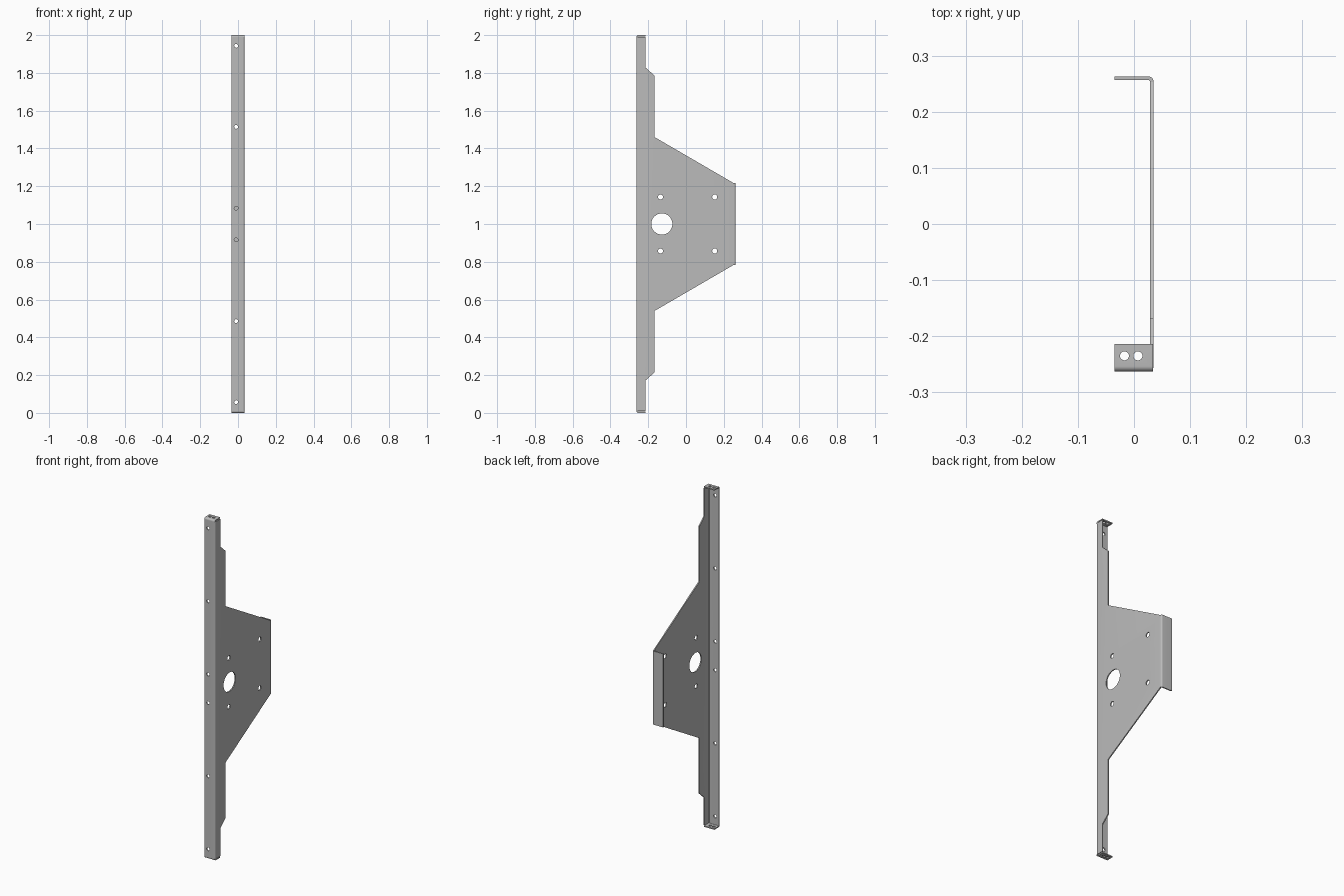
import bpy, bmesh, math
from mathutils import Matrix, Vector

if "Cube" in bpy.data.objects:
    bpy.data.objects.remove(bpy.data.objects["Cube"])

T = 0.0065           # sheet thickness
R = 0.0095           # outer bend radius
X, Y = 0.035, 0.263  # half width and half depth

steel = bpy.data.materials.new("grey steel")
steel.diffuse_color = (0.5, 0.5, 0.5, 1)
steel.use_nodes = True
steel.node_tree.nodes["Principled BSDF"].inputs["Base Color"].default_value = steel.diffuse_color


def prism(name, pts, axis, lo, hi):
    """Extrude a closed 2D outline along x (points are y, z) or z (points are x, y)."""
    bm = bmesh.new()
    place = (lambda a, b: (lo, a, b)) if axis == "x" else (lambda a, b: (a, b, lo))
    face = bm.faces.new([bm.verts.new(place(*p)) for p in pts])
    ext = bmesh.ops.extrude_face_region(bm, geom=[face])
    move = Vector((hi - lo, 0, 0) if axis == "x" else (0, 0, hi - lo))
    bmesh.ops.translate(bm, vec=move, verts=[v for v in ext["geom"] if isinstance(v, bmesh.types.BMVert)])
    bmesh.ops.recalc_face_normals(bm, faces=bm.faces)
    return finish(name, bm)


def finish(name, bm):
    mesh = bpy.data.meshes.new(name)
    bm.to_mesh(mesh)
    bm.free()
    mesh.materials.append(steel)
    obj = bpy.data.objects.new(name, mesh)
    bpy.context.collection.objects.link(obj)
    return obj


def arc(cx, cy, r, a0, a1, n=6):
    return [(cx + r * math.cos(math.radians(a0 + (a1 - a0) * i / n)),
             cy + r * math.sin(math.radians(a0 + (a1 - a0) * i / n))) for i in range(n + 1)]


def holes(name, specs):
    """One cutter made of cylinders: centre, axis, radius, length."""
    bm = bmesh.new()
    for centre, axis, r, length in specs:
        turn = {"x": Matrix.Rotation(math.pi / 2, 4, "Y"),
                "y": Matrix.Rotation(math.pi / 2, 4, "X"), "z": Matrix()}[axis]
        bmesh.ops.create_cone(bm, cap_ends=True, segments=32, radius1=r, radius2=r,
                              depth=length, matrix=Matrix.Translation(centre) @ turn)
    return finish(name, bm)


def boolean(obj, cutter, operation):
    mod = obj.modifiers.new("cut", "BOOLEAN")
    mod.operation, mod.solver, mod.object = operation, "EXACT", cutter
    bpy.context.view_layer.objects.active = obj
    bpy.ops.object.modifier_apply(modifier=mod.name)
    bpy.data.objects.remove(cutter)


# Bent sheet: front flange, web and back flange as one profile
cx, cy, ri = X - R, Y - R, R - T
profile = ([(-X, -Y)] + arc(cx, -cy, R, -90, 0) + arc(cx, cy, R, 0, 90) + [(-X, Y), (-X, Y - T)]
           + arc(cx, cy, ri, 90, 0) + arc(cx, -cy, ri, 0, -90) + [(-X, -Y + T)])
bracket = prism("bracket", profile, "z", 0, 2)

# Side outline trims the web and the back flange
half = [(-0.3, 1 - R), (-0.214, 1 - R), (-0.214, 0.828), (-0.168, 0.787),
        (-0.168, 0.461), (cy, 0.216), (0.3, 0.216)]
outline = [(y, 1 + z) for y, z in half] + [(y, 1 - z) for y, z in reversed(half)]
boolean(bracket, prism("outline_cutter", outline, "x", -0.1, 0.1), "INTERSECT")

# Web holes and front flange screw holes
cuts = [((X, -0.128, 1), "x", 0.056, 0.04)]
for s in (-1, 1):
    cuts += [((X, y, 1 + s * 0.143), "x", 0.0135, 0.04) for y in (-0.135, 0.152)]
    cuts += [((-0.01, -Y, 1 + s * z), "y", 0.01, 0.04) for z in (0.084, 0.514, 0.943)]
boolean(bracket, holes("hole_cutter", cuts), "DIFFERENCE")

# Folded end tabs with two holes each
tab = (arc(-cy, 1 - R, R, 180, 90) + [(-0.214, 1), (-0.214, 1 - T)]
       + arc(-cy, 1 - R, ri, 90, 180))
parts = [bracket]
for name, s in (("top_tab", 1), ("bottom_tab", -1)):
    end = prism(name, [(y, 1 + s * z) for y, z in tab], "x", -X, X - 0.001)
    boolean(end, holes("tab_cutter", [((x, -0.235, 1 + s), "z", 0.008, 0.04)
                                      for x in (-0.017, 0.007)]), "DIFFERENCE")
    parts.append(end)

# Smooth bends, crisp edges
for obj in parts:
    bpy.ops.object.select_all(action="DESELECT")
    obj.select_set(True)
    bpy.context.view_layer.objects.active = obj
    bpy.ops.object.shade_smooth_by_angle(angle=math.radians(30))
